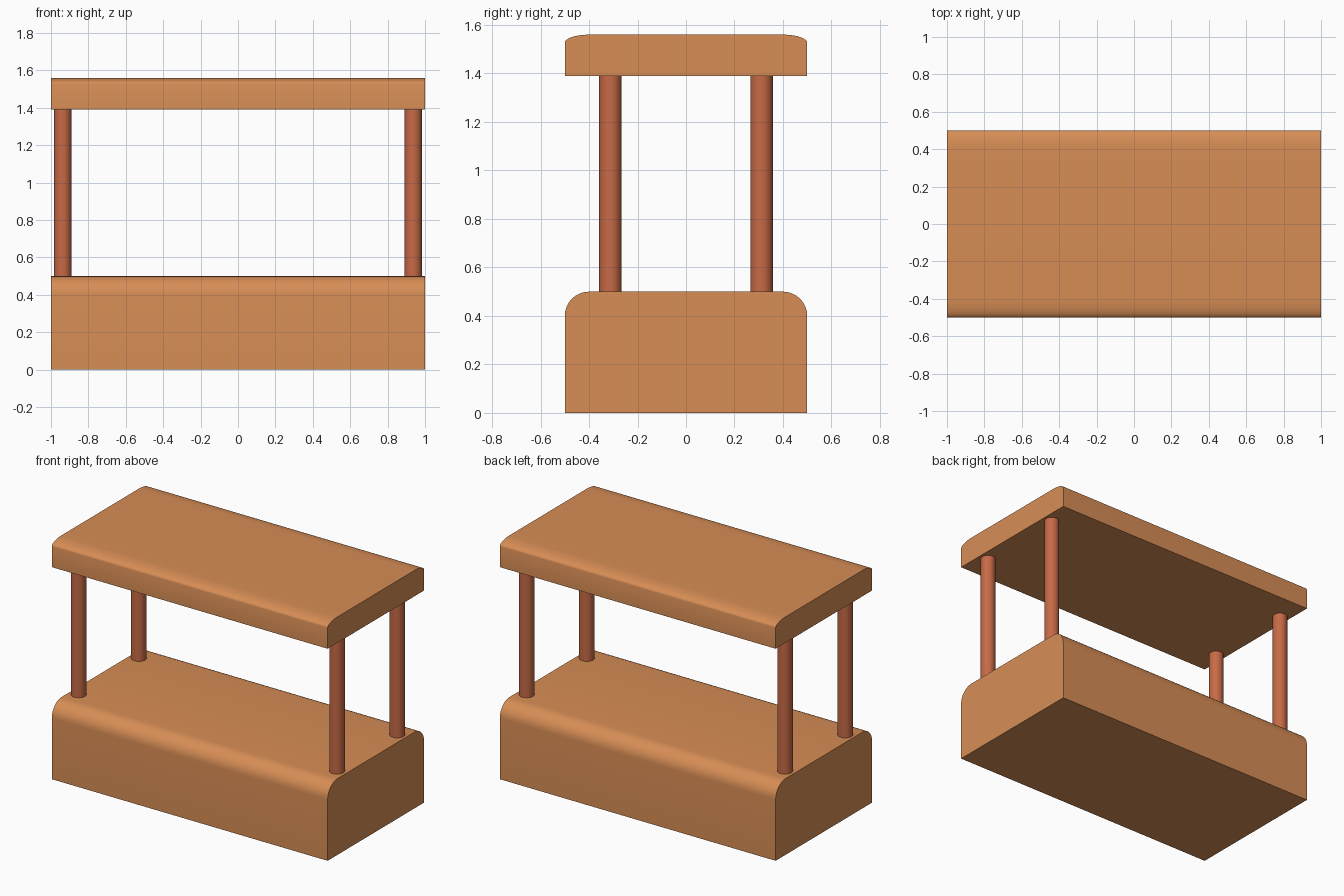
import bpy, bmesh, math

if "Cube" in bpy.data.objects:
    bpy.data.objects.remove(bpy.data.objects["Cube"])


def material(name, rgb):
    m = bpy.data.materials.new(name)
    m.diffuse_color = (*rgb, 1)
    m.use_nodes = True
    m.node_tree.nodes["Principled BSDF"].inputs["Base Color"].default_value = m.diffuse_color
    return m


wood = material("light_wood", (0.68, 0.267, 0.091))
post_wood = material("reddish_wood", (0.57, 0.144, 0.062))


def finish(obj, mat):
    obj.data.materials.append(mat)
    bpy.ops.object.select_all(action='DESELECT')
    obj.select_set(True)
    bpy.context.view_layer.objects.active = obj
    bpy.ops.object.shade_smooth_by_angle(angle=math.radians(30))


def rounded_slab(name, z0, z1, ry, rz, steps=8):
    """End profile with rounded upper corners, extruded along x."""
    arc = [math.pi / 2 * i / steps for i in range(steps + 1)]
    right = [(0.5 - ry + ry * math.cos(a), z1 - rz + rz * math.sin(a)) for a in arc]
    profile = [(-0.5, z0), (0.5, z0)] + right + [(-y, z) for y, z in reversed(right)]
    bm = bmesh.new()
    face = bm.faces.new([bm.verts.new((-1, y, z)) for y, z in profile])
    ext = bmesh.ops.extrude_face_region(bm, geom=[face])
    verts = [v for v in ext["geom"] if isinstance(v, bmesh.types.BMVert)]
    bmesh.ops.translate(bm, verts=verts, vec=(2, 0, 0))
    bmesh.ops.recalc_face_normals(bm, faces=bm.faces)
    mesh = bpy.data.meshes.new(name)
    bm.to_mesh(mesh)
    bm.free()
    obj = bpy.data.objects.new(name, mesh)
    bpy.context.collection.objects.link(obj)
    finish(obj, wood)


# counter base and flatter roof
rounded_slab("counter_base", 0, 0.5, 0.1, 0.1)
rounded_slab("roof", 1.39, 1.56, 0.1, 0.034)

# four corner posts
for sx, side in ((-1, "left"), (1, "right")):
    for sy, end in ((-1, "front"), (1, "back")):
        bpy.ops.mesh.primitive_cylinder_add(
            vertices=32, radius=0.046, depth=0.89,
            location=(sx * 0.937, sy * 0.312, 0.945))
        post = bpy.context.object
        post.name = f"{end}_{side}_post"
        finish(post, post_wood)
